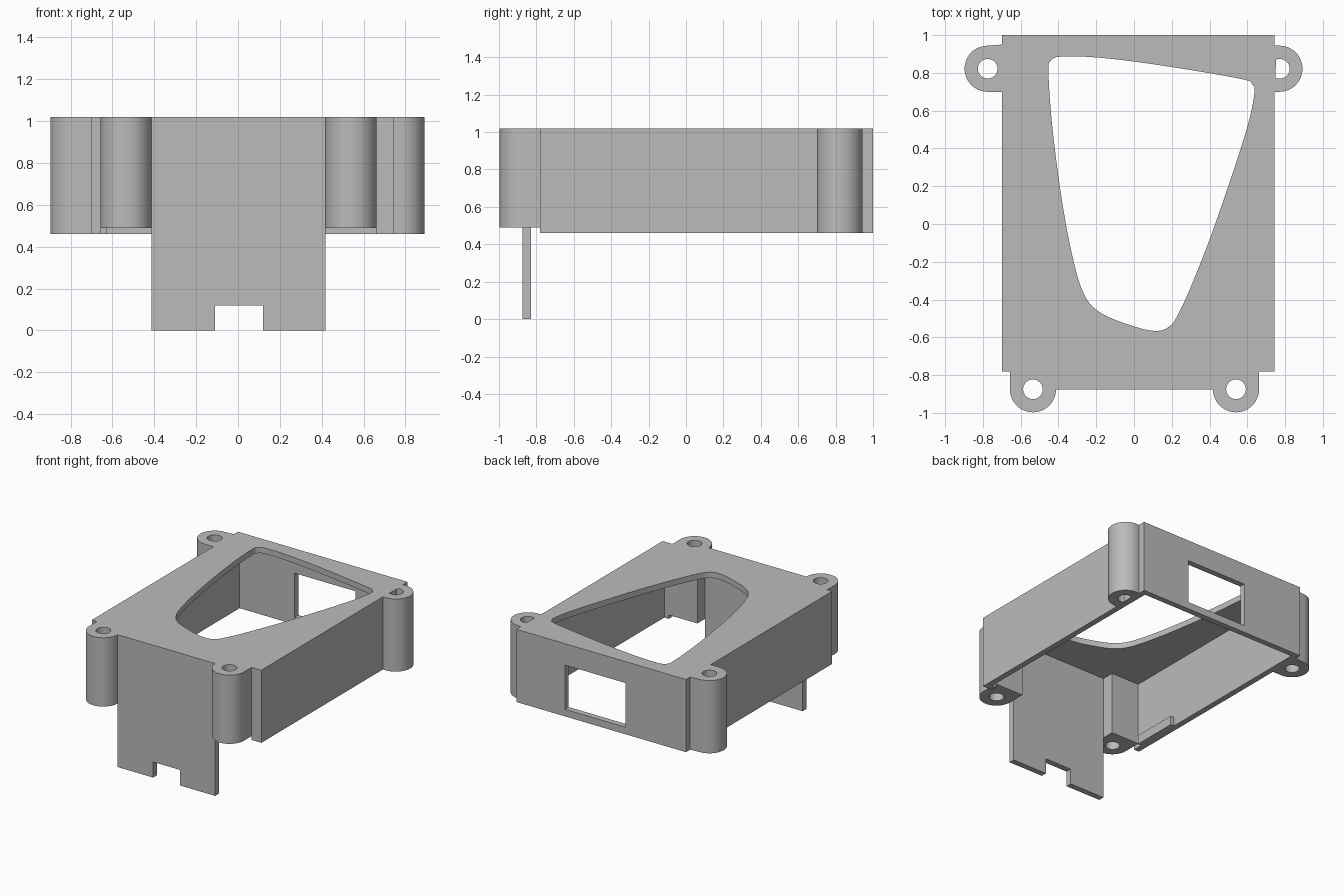
import bpy, bmesh, math
from mathutils import Vector, Matrix

cube = bpy.data.objects.get("Cube")
if cube:
    bpy.data.objects.remove(cube, do_unlink=True)

grey = bpy.data.materials.new("plain grey")
grey.use_nodes = True
grey.diffuse_color = (0.5, 0.5, 0.5, 1)
grey.node_tree.nodes["Principled BSDF"].inputs["Base Color"].default_value = (0.5, 0.5, 0.5, 1)

TOP, BASE, WALL = 1.02, 0.46, 0.045
LEFT, RIGHT, BACK, FRONT = 0.745, -0.70, 1.0, -0.78
UNDER = TOP - WALL


def prism(name, loops, start, end, upright=False):
    """Extrude an outline with holes along z, or along y if upright."""
    curve = bpy.data.curves.new(name, 'CURVE')
    curve.dimensions, curve.fill_mode = '2D', 'BOTH'
    curve.extrude = (end - start) / 2
    for loop in loops:
        spline = curve.splines.new('POLY')
        spline.points.add(len(loop) - 1)
        for point, (x, y) in zip(spline.points, loop):
            point.co = (x, y, 0, 1)
        spline.use_cyclic_u = True
    temp = bpy.data.objects.new(name + " outline", curve)
    bpy.context.collection.objects.link(temp)
    graph = bpy.context.evaluated_depsgraph_get()
    mesh = bpy.data.meshes.new_from_object(temp.evaluated_get(graph))
    bpy.data.objects.remove(temp, do_unlink=True)
    bpy.data.curves.remove(curve)

    middle = (start + end) / 2
    if upright:
        move = Matrix.Translation((0, middle, 0)) @ Matrix.Rotation(math.pi / 2, 4, 'X')
    else:
        move = Matrix.Translation((0, 0, middle))
    bm = bmesh.new()
    bm.from_mesh(mesh)
    bmesh.ops.remove_doubles(bm, verts=bm.verts, dist=1e-4)
    bmesh.ops.transform(bm, matrix=move, verts=bm.verts)
    bmesh.ops.recalc_face_normals(bm, faces=bm.faces)
    bm.to_mesh(mesh)
    bm.free()
    mesh.name = name
    mesh.materials.clear()
    mesh.materials.append(grey)
    obj = bpy.data.objects.new(name, mesh)
    bpy.context.collection.objects.link(obj)
    bpy.ops.object.select_all(action='DESELECT')
    obj.select_set(True)
    bpy.context.view_layer.objects.active = obj
    bpy.ops.object.shade_smooth_by_angle(angle=math.radians(30))
    return obj


def rect(x0, x1, y0, y1):
    return [(x0, y0), (x1, y0), (x1, y1), (x0, y1)]


def arc(cx, cy, r, a0, a1, steps):
    angles = [math.radians(a0 + (a1 - a0) * i / steps) for i in range(steps + 1)]
    return [(cx + r * math.cos(a), cy + r * math.sin(a)) for a in angles]


def smooth_loop(points, steps=8):
    """Closed Catmull-Rom curve through the points."""
    pts, out = [Vector(p) for p in points], []
    for i in range(len(pts)):
        a, b, c, d = (pts[(i + k) % len(pts)] for k in (-1, 0, 1, 2))
        for s in range(steps):
            t = s / steps
            p = b + (c - a) * t / 2 + (2 * a - 5 * b + 4 * c - d) * t**2 / 2 \
                + (3 * b - a - 3 * c + d) * t**3 / 2
            out.append(tuple(p))
    return out


# Top plate, notched around the front posts, with the curved opening
POST_R, HOLE_R, POST_Y, POST_BACK = 0.122, 0.052, -0.875, -0.735
front_x = (-0.535, 0.54)
r0, r1 = front_x[0] - POST_R, front_x[0] + POST_R
l0, l1 = front_x[1] - POST_R, front_x[1] + POST_R
plate = [(RIGHT, BACK), (RIGHT, FRONT), (r0, FRONT), (r0, POST_BACK), (r1, POST_BACK),
         (r1, POST_Y), (l0, POST_Y), (l0, POST_BACK), (l1, POST_BACK), (l1, FRONT),
         (LEFT, FRONT), (LEFT, BACK)]
opening = smooth_loop([
    (-0.453, 0.81), (-0.44, 0.865), (-0.39, 0.886), (-0.23, 0.884), (0, 0.86), (0.3, 0.815),
    (0.58, 0.765), (0.625, 0.74), (0.637, 0.69), (0.59, 0.48), (0.43, 0.0), (0.31, -0.31),
    (0.235, -0.475), (0.19, -0.54), (0.12, -0.566), (0, -0.542), (-0.18, -0.468),
    (-0.27, -0.36), (-0.335, -0.13), (-0.39, 0.18), (-0.435, 0.54)])
prism("top_plate", [plate, opening], UNDER, TOP)

# Side walls, with the short return beside the left front post
prism("right_wall", [rect(RIGHT, RIGHT + WALL, FRONT, BACK)], BASE, UNDER)
prism("left_wall", [[(LEFT, FRONT), (LEFT, BACK), (LEFT - WALL, BACK),
                     (LEFT - WALL, POST_BACK), (l1, POST_BACK), (l1, FRONT)]], BASE, UNDER)
prism("inner_rib", [rect(RIGHT + WALL, RIGHT + WALL + 0.03, -0.7, -0.34)], BASE, BASE + 0.07)

# Back wall with a window
prism("back_wall", [rect(RIGHT + WALL, LEFT - WALL, BASE, UNDER),
                    rect(-0.185, 0.333, 0.515, 0.855)], BACK - WALL, BACK, upright=True)

# Front panel with a notch in its foot
prism("front_panel", [[(r1, 0), (-0.11, 0), (-0.11, 0.12), (0.12, 0.12), (0.12, 0),
                       (l0, 0), (l0, UNDER), (r1, UNDER)]], POST_Y, -0.83, upright=True)

# Screw posts: half-round outside, square towards the body
for side, x in zip(("right", "left"), front_x):
    outline = arc(x, POST_Y, POST_R, 180, 360, 24) + [(x + POST_R, POST_BACK), (x - POST_R, POST_BACK)]
    prism(side + "_front_post", [outline, arc(x, POST_Y, HOLE_R, 0, 348.75, 31)], 0.49, TOP)
for side, x, edge, turn in (("right", -0.775, RIGHT, 90), ("left", 0.77, LEFT, -90)):
    outline = arc(x, 0.822, POST_R, turn, turn + 180, 24)
    if side == "right":
        outline += [(edge, 0.7), (edge, 0.95)]
        hole_x = x
    else:
        outline += [(edge, 0.944), (edge, 0.7)]
        hole_x = x + 0.002
    prism(side + "_back_post", [outline, arc(hole_x, 0.822, HOLE_R, 0, 348.75, 31)], BASE, TOP)
